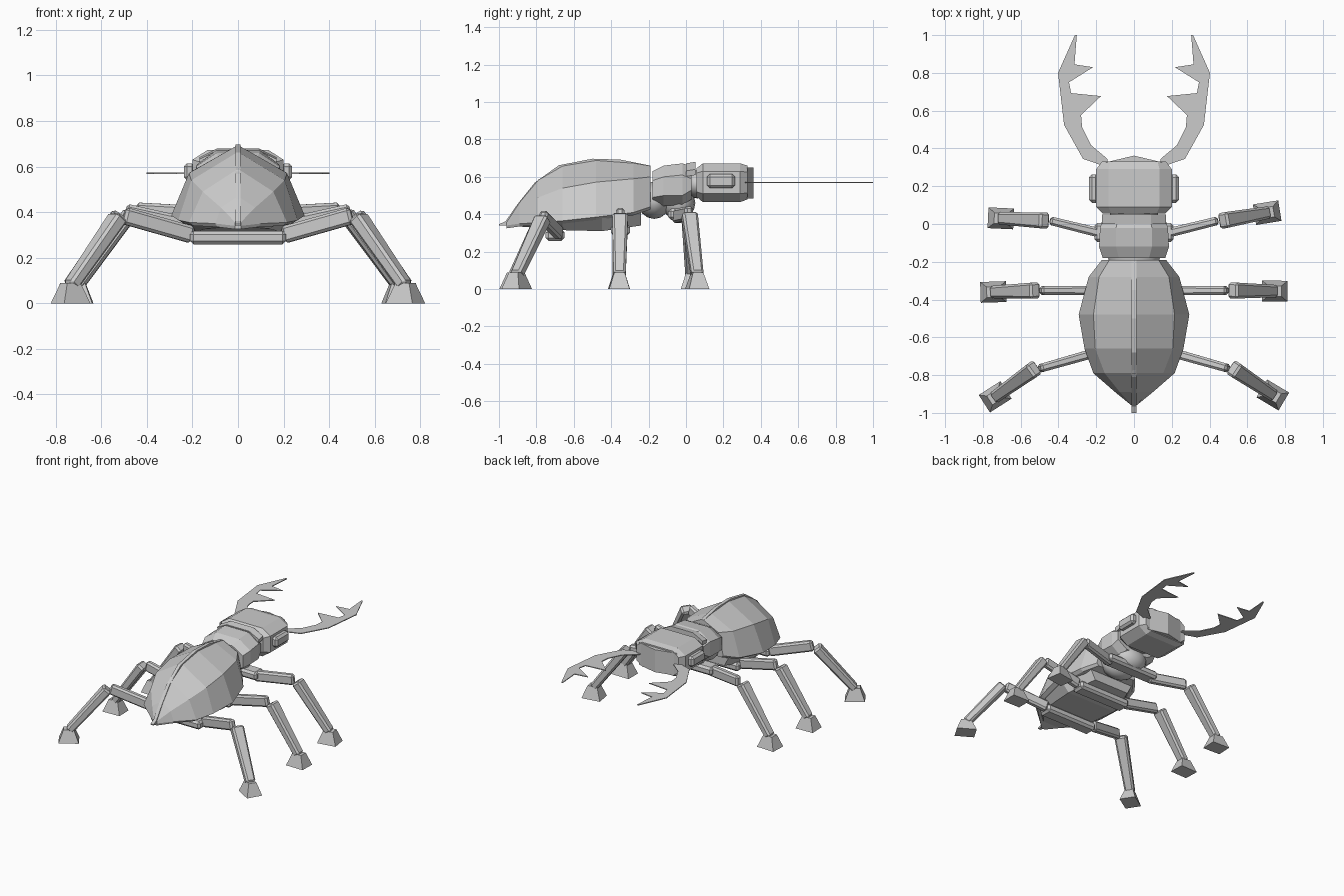
import bpy, bmesh, math
from mathutils import Vector, Matrix

if "Cube" in bpy.data.objects:
    bpy.data.objects.remove(bpy.data.objects["Cube"])


def finish(name, bm, bevel=0):
    bmesh.ops.recalc_face_normals(bm, faces=bm.faces)
    me = bpy.data.meshes.new(name)
    bm.to_mesh(me)
    bm.free()
    ob = bpy.data.objects.new(name, me)
    bpy.context.collection.objects.link(ob)
    if bevel:
        m = ob.modifiers.new("chamfer", 'BEVEL')
        m.width, m.segments = bevel, 1
    return ob


def loft(name, rings):
    """Skin closed rings of points with capped ends."""
    bm = bmesh.new()
    vs = [[bm.verts.new(p) for p in r] for r in rings]
    n = len(vs[0])
    for a, b in zip(vs, vs[1:]):
        for i in range(n):
            j = (i + 1) % n
            bm.faces.new((a[i], a[j], b[j], b[i]))
    bm.faces.new(vs[0])
    bm.faces.new(vs[-1])
    return finish(name, bm)


def ring(y, half):
    """Mirror a right-hand half section (top to bottom) across x = 0."""
    return [(x, y, z) for x, z in half] + [(-x, y, z) for x, z in reversed(half)]


def prism(name, pts, offset):
    """Extrude a flat outline by an offset vector."""
    bm = bmesh.new()
    f = bm.faces.new([bm.verts.new(p) for p in pts])
    ext = bmesh.ops.extrude_face_region(bm, geom=[f])
    bmesh.ops.translate(bm, vec=offset, verts=[
        v for v in ext["geom"] if isinstance(v, bmesh.types.BMVert)])
    return finish(name, bm)


def box(name, c, size, bevel=0.015):
    bm = bmesh.new()
    bmesh.ops.create_cube(bm, size=1, matrix=Matrix.Translation(c) @ Matrix.Diagonal((*size, 1)))
    return finish(name, bm, bevel)


def beam(name, a, b, wa, ha, wb, hb, bevel=0.012):
    """Tapered bar from a to b; width is horizontal, height is across it."""
    a, b = Vector(a), Vector(b)
    d = (b - a).normalized()
    side = d.cross(Vector((0, 0, 1))).normalized()
    up = side.cross(d)
    rings = [[p + side * w * i / 2 + up * h * j / 2
              for i, j in ((-1, -1), (1, -1), (1, 1), (-1, 1))]
             for p, w, h in ((a, wa, ha), (b, wb, hb))]
    ob = loft(name, rings)
    m = ob.modifiers.new("chamfer", 'BEVEL')
    m.width, m.segments = bevel, 1
    return ob


def ball(name, c, r):
    bm = bmesh.new()
    bmesh.ops.create_uvsphere(bm, u_segments=16, v_segments=8, radius=1,
                              matrix=Matrix.Translation(c) @ Matrix.Diagonal((*r, 1)))
    ob = finish(name, bm)
    for p in ob.data.polygons:
        p.use_smooth = True


# Wing case: y, ridge z, shoulder x/z, lip x/z
case = [(-0.19, 0.66, 0.13, 0.60, 0.17, 0.44),
        (-0.28, 0.675, 0.185, 0.59, 0.24, 0.41),
        (-0.48, 0.69, 0.215, 0.572, 0.293, 0.385),
        (-0.66, 0.66, 0.205, 0.54, 0.262, 0.365),
        (-0.79, 0.585, 0.155, 0.49, 0.215, 0.355),
        (-0.89, 0.465, 0.075, 0.42, 0.10, 0.35),
        (-0.96, 0.36, 0.012, 0.355, 0.014, 0.34)]
loft("wing_case", [ring(y, [(0.008, zt), (xs, zs), (xl, zl), (xl * 0.9, zl - 0.015)])
                   for y, zt, xs, zs, xl, zl in case])

# Belly below the lip
loft("belly", [ring(y, [(w, zl), (w * 0.75, zb)]) for y, w, zl, zb in (
    (-0.24, 0.19, 0.43, 0.34), (-0.45, 0.27, 0.38, 0.31),
    (-0.66, 0.245, 0.36, 0.315), (-0.80, 0.18, 0.35, 0.328), (-0.94, 0.02, 0.345, 0.338))])

# Seam ridge along the back, ending in a tail point
top = [(-0.19, 0.66), (-0.35, 0.692), (-0.5, 0.697), (-0.68, 0.662), (-0.81, 0.568),
       (-0.90, 0.455), (-0.965, 0.362), (-1.0, 0.347), (-1.0, 0.34), (-0.9, 0.34),
       (-0.7, 0.5), (-0.19, 0.5)]
prism("seam_ridge", [(-0.012, y, z) for y, z in top], (0.024, 0, 0))

# Thorax plate and the raised collar at its front
loft("thorax", [ring(y, [(a, zt), (w, zs), (w, zm), (c, zb)]) for y, a, w, zt, zs, zm, zb, c in (
    (-0.18, 0.08, 0.165, 0.63, 0.58, 0.49, 0.46, 0.09),
    (-0.12, 0.095, 0.185, 0.66, 0.60, 0.50, 0.445, 0.11),
    (-0.02, 0.095, 0.18, 0.672, 0.61, 0.50, 0.45, 0.11),
    (0.03, 0.085, 0.165, 0.655, 0.59, 0.53, 0.48, 0.09))])
loft("collar", [ring(y, [(0.09, z), (0.17, z - 0.04), (0.165, z - 0.07), (0.08, z - 0.04)])
                for y, z in ((0.0, 0.672), (0.05, 0.68))])
ball("rear_joint", (0, -0.17, 0.475), (0.14, 0.09, 0.10))
ball("front_thorax_joint", (0, -0.04, 0.46), (0.12, 0.09, 0.09))
ball("neck", (0, 0.06, 0.56), (0.13, 0.07, 0.075))

# Head with chamfered sides and a blunt pointed front
loft("head", [ring(y, [(a, zt), (w, zs), (w, zl), (a, zb)]) for y, a, w, zt, zs, zl, zb in (
    (0.055, 0.12, 0.165, 0.645, 0.62, 0.52, 0.495),
    (0.09, 0.135, 0.20, 0.672, 0.63, 0.51, 0.465),
    (0.29, 0.135, 0.20, 0.672, 0.63, 0.51, 0.465),
    (0.33, 0.125, 0.17, 0.66, 0.625, 0.515, 0.48))])
prism("face", [(-0.155, 0.325, 0.485), (0.155, 0.325, 0.485), (0.0, 0.362, 0.485)], (0, 0, 0.165))

# Toothed jaw outline, mirrored
jaw = [(0.14, 0.30), (0.27, 0.345), (0.37, 0.524), (0.402, 0.80), (0.313, 1.0), (0.303, 1.0),
       (0.315, 0.845), (0.217, 0.83), (0.344, 0.75), (0.333, 0.693), (0.175, 0.677),
       (0.28, 0.577), (0.275, 0.513), (0.228, 0.418), (0.14, 0.344)]

# Legs: hip, knee and foot centre for the right side, left foot y
legs = {"front": ((0.17, -0.05, 0.39), (0.445, 0.018, 0.405), (0.705, 0.06), 0.03),
        "middle": ((0.20, -0.352, 0.335), (0.495, -0.352, 0.40), (0.745, -0.355), -0.36),
        "rear": ((0.20, -0.68, 0.30), (0.50, -0.765, 0.385), (0.735, -0.905), -0.915)}

for s, side in ((1, "right"), (-1, "left")):
    prism(f"{side}_jaw", [(s * x, y, 0.567) for x, y in jaw], (0, 0, 0.006))
    box(f"{side}_eye", (s * 0.213, 0.187, 0.577), (0.05, 0.15, 0.075))
    for name, (hip, knee, foot, left_y) in legs.items():
        h = Vector((s * hip[0], hip[1], hip[2]))
        k = Vector((s * knee[0], knee[1], knee[2]))
        fy = foot[1] if s > 0 else left_y
        ankle = Vector((s * foot[0], fy, 0.075))
        beam(f"{side}_{name}_thigh", h, k, 0.05, 0.075, 0.045, 0.075)
        shin_top = k + Vector((s * 0.025, 0, -0.005))
        beam(f"{side}_{name}_shin", shin_top, ankle, 0.085, 0.065, 0.065, 0.055)
        # Flared foot turned along the leg
        turn = Matrix.Rotation(math.atan2(fy - k.y, ankle.x - k.x), 3, 'Z')
        corners = ((-1, -1), (1, -1), (1, 1), (-1, 1))
        base = Vector((ankle.x, ankle.y, 0))
        loft(f"{side}_{name}_foot", [
            [base + turn @ Vector((i * a, j * b, z)) for i, j in corners]
            for a, b, z in ((0.068, 0.055, 0), (0.035, 0.028, 0.088))])

# Cross bars carrying the leg pairs
for name, y, z in (("front", -0.045, 0.40), ("middle", -0.35, 0.315), ("rear", -0.70, 0.288)):
    box(f"{name}_hip_bar", (0, y, z), (0.42, 0.10, 0.06))
